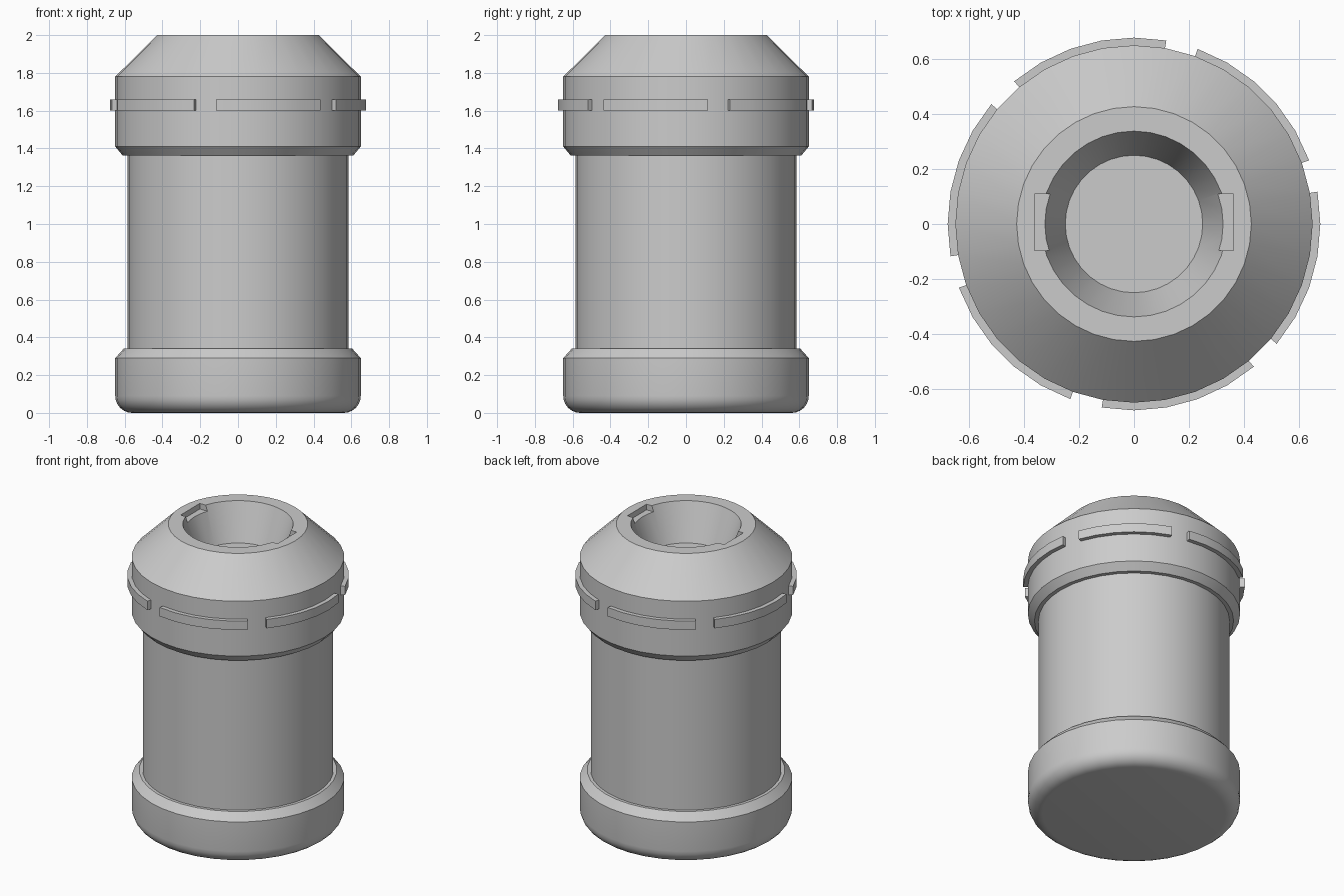
import bpy, bmesh
from math import sin, cos, radians, pi

if "Cube" in bpy.data.objects:
    bpy.data.objects.remove(bpy.data.objects["Cube"])

SIDES = 36


def finish(name, bm):
    bmesh.ops.recalc_face_normals(bm, faces=bm.faces)
    mesh = bpy.data.meshes.new(name)
    bm.to_mesh(mesh)
    bm.free()
    ob = bpy.data.objects.new(name, mesh)
    bpy.context.collection.objects.link(ob)
    return ob


def smooth(ob):
    bpy.ops.object.select_all(action='DESELECT')
    bpy.context.view_layer.objects.active = ob
    ob.select_set(True)
    bpy.ops.object.shade_smooth_by_angle(angle=radians(28))


def lathe(name, profile, capped=True):
    """Turn (radius, z) points around z; optionally close both ends."""
    bm = bmesh.new()
    rings = [[bm.verts.new((r * cos(2 * pi * i / SIDES), r * sin(2 * pi * i / SIDES), z))
              for i in range(SIDES)] for r, z in profile]
    for a, b in zip(rings, rings[1:]):
        for i in range(SIDES):
            j = (i + 1) % SIDES
            bm.faces.new((a[i], a[j], b[j], b[i]))
    if capped:
        bm.faces.new(rings[0])
        bm.faces.new(rings[-1])
    return finish(name, bm)


def box(name, x0, x1, y0, y1, z0, z1):
    bm = bmesh.new()
    bmesh.ops.create_cube(bm, size=1)
    for v in bm.verts:
        v.co = (x0 + (v.co.x + .5) * (x1 - x0), y0 + (v.co.y + .5) * (y1 - y0),
                z0 + (v.co.z + .5) * (z1 - z0))
    return finish(name, bm)


def arc_rib(name, start, r0, r1, z0, z1):
    """Curved grip rib covering five of the cap's sides."""
    bm = bmesh.new()
    cuts = []
    for k in range(6):
        a = radians(start + 10 * k)
        cuts.append([bm.verts.new((r * cos(a), r * sin(a), z))
                     for r, z in ((r0, z0), (r1, z0), (r1, z1), (r0, z1))])
    for a, b in zip(cuts, cuts[1:]):
        for i in range(4):
            j = (i + 1) % 4
            bm.faces.new((a[i], a[j], b[j], b[i]))
    bm.faces.new(cuts[0])
    bm.faces.new(cuts[-1])
    return finish(name, bm)


# Base cup with rounded bottom edge
fillet = [(0.56 + 0.09 * sin(radians(t)), 0.09 - 0.09 * cos(radians(t))) for t in range(0, 91, 15)]
smooth(lathe("base_cup", fillet + [(0.65, 0.29), (0.605, 0.34)]))

# Main column
smooth(lathe("column", [(0.585, 0.34), (0.585, 1.362)], capped=False))

# Cap with sloped shoulder and tapered socket
cap = lathe("cap", [(0.61, 1.362), (0.65, 1.41), (0.65, 1.78), (0.427, 2.0),
                    (0.338, 2.0), (0.25, 1.755)])

# Two keyway notches in the socket rim
for side, (x0, x1) in (("left", (-0.362, -0.2)), ("right", (0.2, 0.362))):
    cutter = box("notch_cutter_" + side, x0, x1, -0.096, 0.11, 1.962, 2.1)
    cutter.hide_render = True
    mod = cap.modifiers.new("notch_" + side, 'BOOLEAN')
    mod.operation = 'DIFFERENCE'
    mod.solver = 'EXACT'
    mod.object = cutter
    bpy.context.view_layer.objects.active = cap
    bpy.ops.object.modifier_apply(modifier=mod.name)
    bpy.data.objects.remove(cutter)
smooth(cap)

# Six grip ribs around the cap
for n in range(6):
    smooth(arc_rib("grip_rib_%d" % (n + 1), 20 + 60 * n, 0.64, 0.678, 1.6, 1.66))
